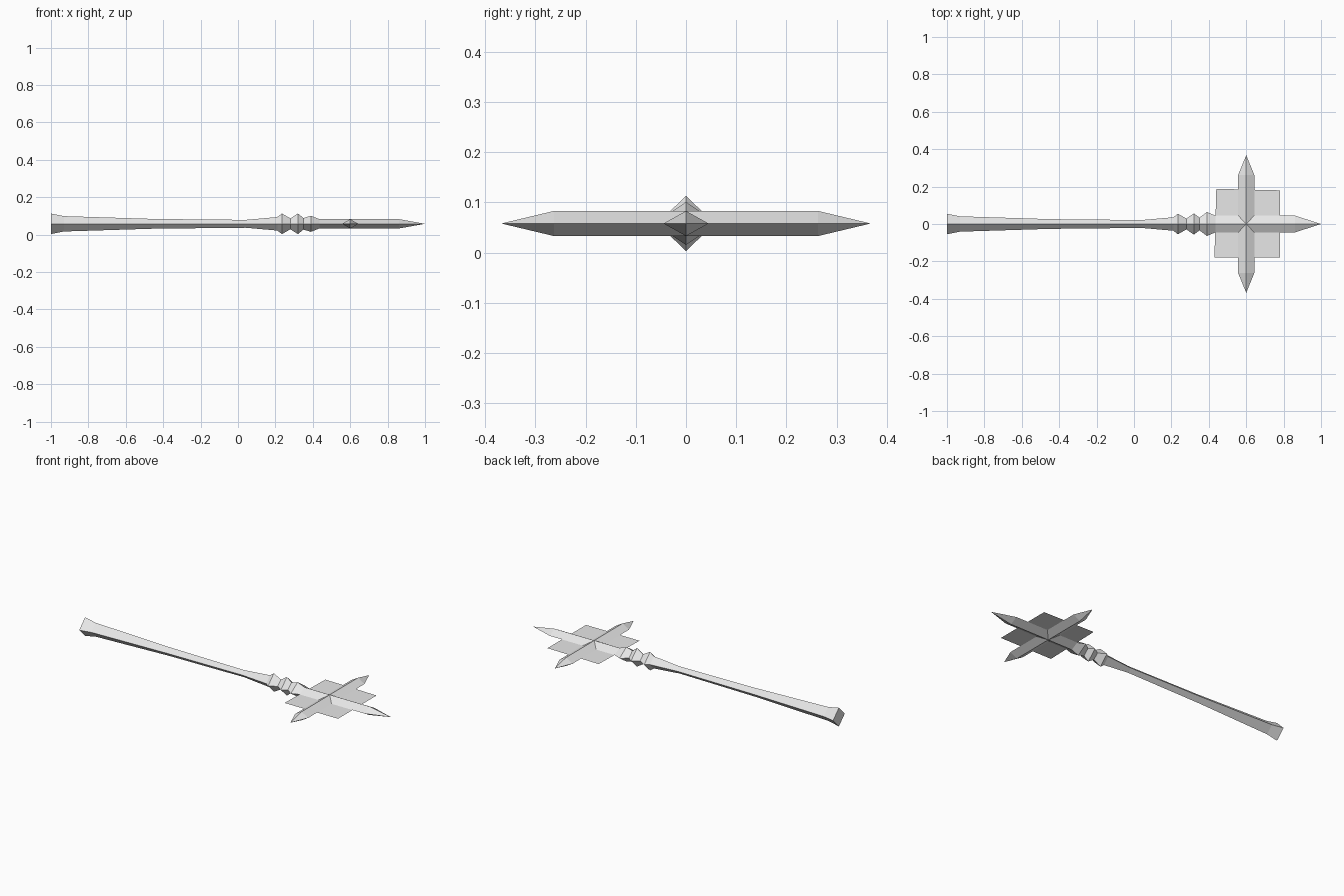
import bpy, bmesh
from mathutils import Vector

cube = bpy.data.objects.get("Cube")
if cube:
    bpy.data.objects.remove(cube, do_unlink=True)

MID_Z = 0.058
HEAD_X = 0.6

steel = bpy.data.materials.new("plain grey")
steel.diffuse_color = (0.8, 0.8, 0.8, 1)
steel.use_nodes = True
steel.node_tree.nodes["Principled BSDF"].inputs["Base Color"].default_value = (0.8, 0.8, 0.8, 1)


def finish(name, bm):
    mesh = bpy.data.meshes.new(name)
    bm.to_mesh(mesh)
    bm.free()
    mesh.materials.append(steel)
    obj = bpy.data.objects.new(name, mesh)
    bpy.context.collection.objects.link(obj)
    return obj


def diamond_loft(name, sections, origin, axis, side):
    """Loft diamond sections (distance, half width, half height) along an axis."""
    bm = bmesh.new()
    origin, axis, side, up = Vector(origin), Vector(axis), Vector(side), Vector((0, 0, 1))
    rings = []
    for d, w, h in sections:
        c = origin + axis * d
        if w == 0:
            rings.append([bm.verts.new(c)] * 4)
        else:
            rings.append([bm.verts.new(c + o) for o in (side * w, up * h, -side * w, -up * h)])
    for a, b in zip(rings, rings[1:]):
        for i in range(4):
            j = (i + 1) % 4
            corners = list(dict.fromkeys((a[i], a[j], b[j], b[i])))
            bm.faces.new(corners)
    for ring in (rings[0], rings[-1]):
        if len(set(ring)) == 4:
            bm.faces.new(ring)
    bmesh.ops.recalc_face_normals(bm, faces=bm.faces)
    return finish(name, bm)


# Handle: flared pommel, tapering grip, two collars and the socket of the head
diamond_loft("handle", [
    (-1.0, 0.055, 0.055), (-0.93, 0.041, 0.041), (-0.45, 0.026, 0.026),
    (0.04, 0.021, 0.021), (0.21, 0.036, 0.036), (0.235, 0.055, 0.055),
    (0.28, 0.029, 0.029), (0.32, 0.057, 0.055), (0.35, 0.034, 0.031),
    (0.39, 0.064, 0.043), (0.435, 0.045, 0.025),
], (0, 0, MID_Z), (1, 0, 0), (0, 1, 0))

# Long spike continuing the handle
diamond_loft("front_spike", [(0.435, 0.045, 0.025), (0.86, 0.045, 0.025), (1.0, 0, 0)],
             (0, 0, MID_Z), (1, 0, 0), (0, 1, 0))

# Cross bar with a point at both ends
diamond_loft("cross_spikes", [
    (-0.368, 0, 0), (-0.263, 0.043, 0.025), (0.263, 0.043, 0.025), (0.368, 0, 0),
], (HEAD_X, 0, MID_Z), (0, 1, 0), (1, 0, 0))

# Thin, slightly uneven web between the spikes
bm = bmesh.new()
bm.faces.new([bm.verts.new((x, y, MID_Z)) for x, y in
              ((0.43, -0.18), (0.78, -0.18), (0.78, 0.18), (0.44, 0.188))])
finish("web_plate", bm)
